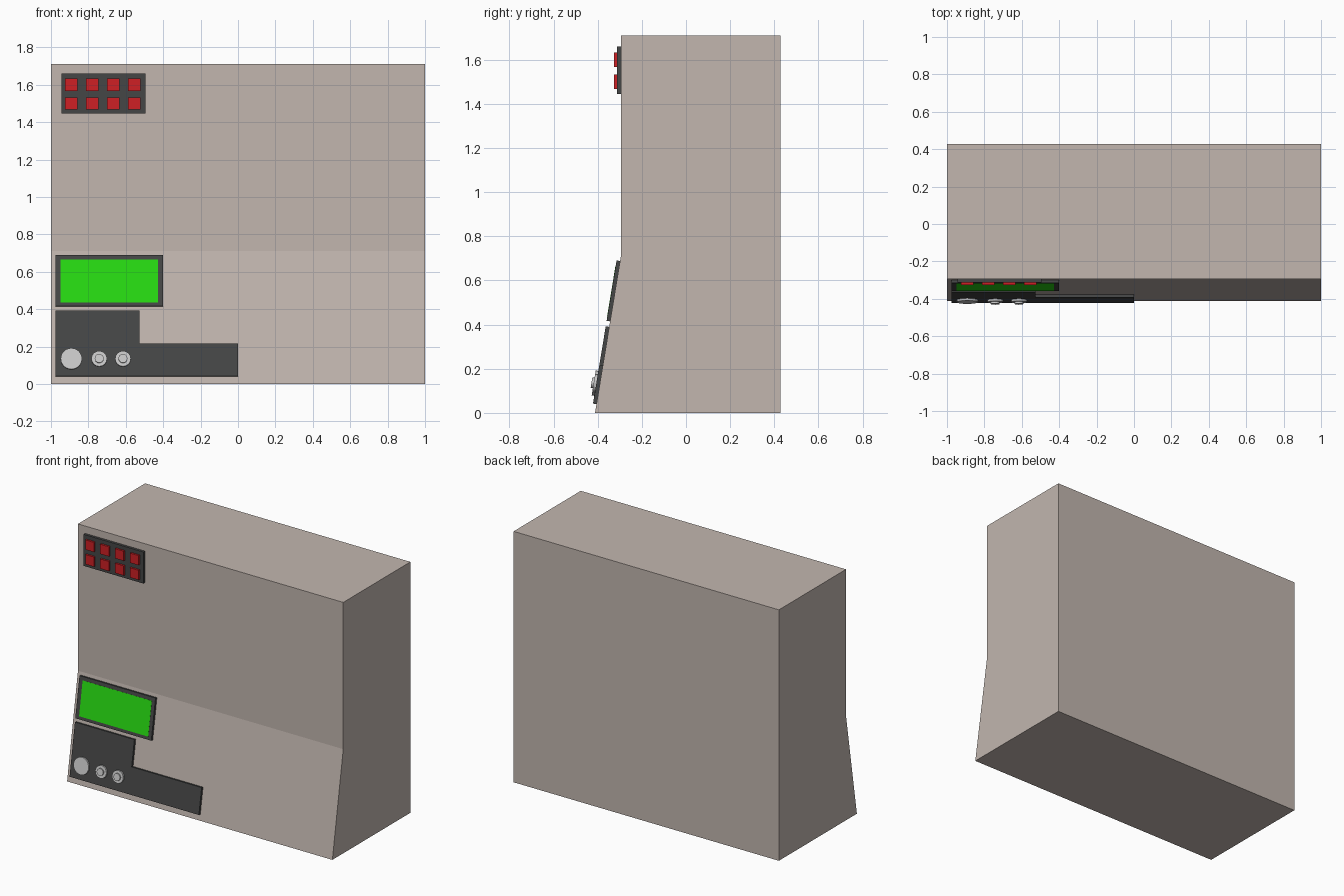
import bpy, bmesh, math
from mathutils import Matrix, Vector

if "Cube" in bpy.data.objects:
    bpy.data.objects.remove(bpy.data.objects["Cube"])


def material(name, rgb):
    m = bpy.data.materials.new(name)
    m.diffuse_color = (*rgb, 1)
    m.use_nodes = True
    m.node_tree.nodes["Principled BSDF"].inputs["Base Color"].default_value = m.diffuse_color
    return m


BEIGE = material("beige", (0.54, 0.47, 0.43))
DARK = material("dark_grey", (0.06, 0.062, 0.062))
RED = material("red", (0.62, 0.014, 0.018))
GREEN = material("green", (0.02, 0.70, 0.006))
METAL = material("light_grey", (0.52, 0.52, 0.52))


def finish(bm, name, mat, frame):
    bmesh.ops.recalc_face_normals(bm, faces=bm.faces)
    me = bpy.data.meshes.new(name)
    bm.to_mesh(me)
    bm.free()
    ob = bpy.data.objects.new(name, me)
    ob.matrix_world = frame
    me.materials.append(mat)
    bpy.context.collection.objects.link(ob)
    return ob


def plate(name, outline, low, high, mat, frame):
    """Extrude a 2D outline from low to high along the frame's outward axis."""
    bm = bmesh.new()
    face = bm.faces.new([bm.verts.new((u, v, low)) for u, v in outline])
    ext = bmesh.ops.extrude_face_region(bm, geom=[face])["geom"]
    bmesh.ops.translate(bm, vec=(0, 0, high - low),
                        verts=[g for g in ext if isinstance(g, bmesh.types.BMVert)])
    return finish(bm, name, mat, frame)


def rect(u0, v0, u1, v1):
    return [(u0, v0), (u1, v0), (u1, v1), (u0, v1)]


def disc(u, v, r, n=16):
    return [(u + r * math.cos(2 * math.pi * i / n),
             v + r * math.sin(2 * math.pi * i / n)) for i in range(n)]


def face_frame(up, origin):
    """Frame with u = world x, v = up the front face, w = outward."""
    x, up = Vector((1, 0, 0)), Vector(up).normalized()
    rot = Matrix((x, up, x.cross(up))).transposed().to_4x4()
    return Matrix.Translation(origin) @ rot


FOOT, WALL, BEND = -0.412, -0.295, 0.71
upright = face_frame((0, 0, 1), (0, WALL, 0))
slope = face_frame((0, WALL - FOOT, BEND), (0, FOOT, 0))

# Cabinet body: side profile extruded across the width
side = Matrix(((0, 0, 1, 0), (1, 0, 0, 0), (0, 1, 0, 0), (0, 0, 0, 1)))
plate("cabinet_body", [(FOOT, 0), (0.428, 0), (0.428, 1.71), (WALL, 1.71), (WALL, BEND)],
      -1, 1, BEIGE, side)

# Button panel with two rows of square buttons
plate("button_panel", rect(-0.945, 1.445, -0.495, 1.66), 0, 0.017, DARK, upright)
for row, v in enumerate((1.50, 1.60)):
    for col in range(4):
        u = -0.891 + col * 0.112
        plate(f"button_{row}_{col}", rect(u - 0.033, v - 0.033, u + 0.033, v + 0.033),
              0.017, 0.03, RED, upright)

# Display screen in its bezel
plate("screen_bezel", rect(-0.975, 0.42, -0.402, 0.697), 0, 0.016, DARK, slope)
plate("screen", rect(-0.948, 0.44, -0.427, 0.673), 0.015, 0.017, GREEN, slope)

# Stepped control panel
plate("control_panel", [(-0.975, 0.04), (0, 0.04), (0, 0.218), (-0.527, 0.218),
                        (-0.527, 0.395), (-0.975, 0.395)], 0, 0.016, DARK, slope)

# Knobs: one wide disc and two stepped ones
plate("large_knob", disc(-0.891, 0.133, 0.057, 24), 0.016, 0.028, METAL, slope)
for i, u in enumerate((-0.742, -0.615)):
    plate(f"small_knob_base_{i}", disc(u, 0.133, 0.042), 0.016, 0.028, METAL, slope)
    plate(f"small_knob_cap_{i}", disc(u, 0.133, 0.024), 0.028, 0.038, METAL, slope)
